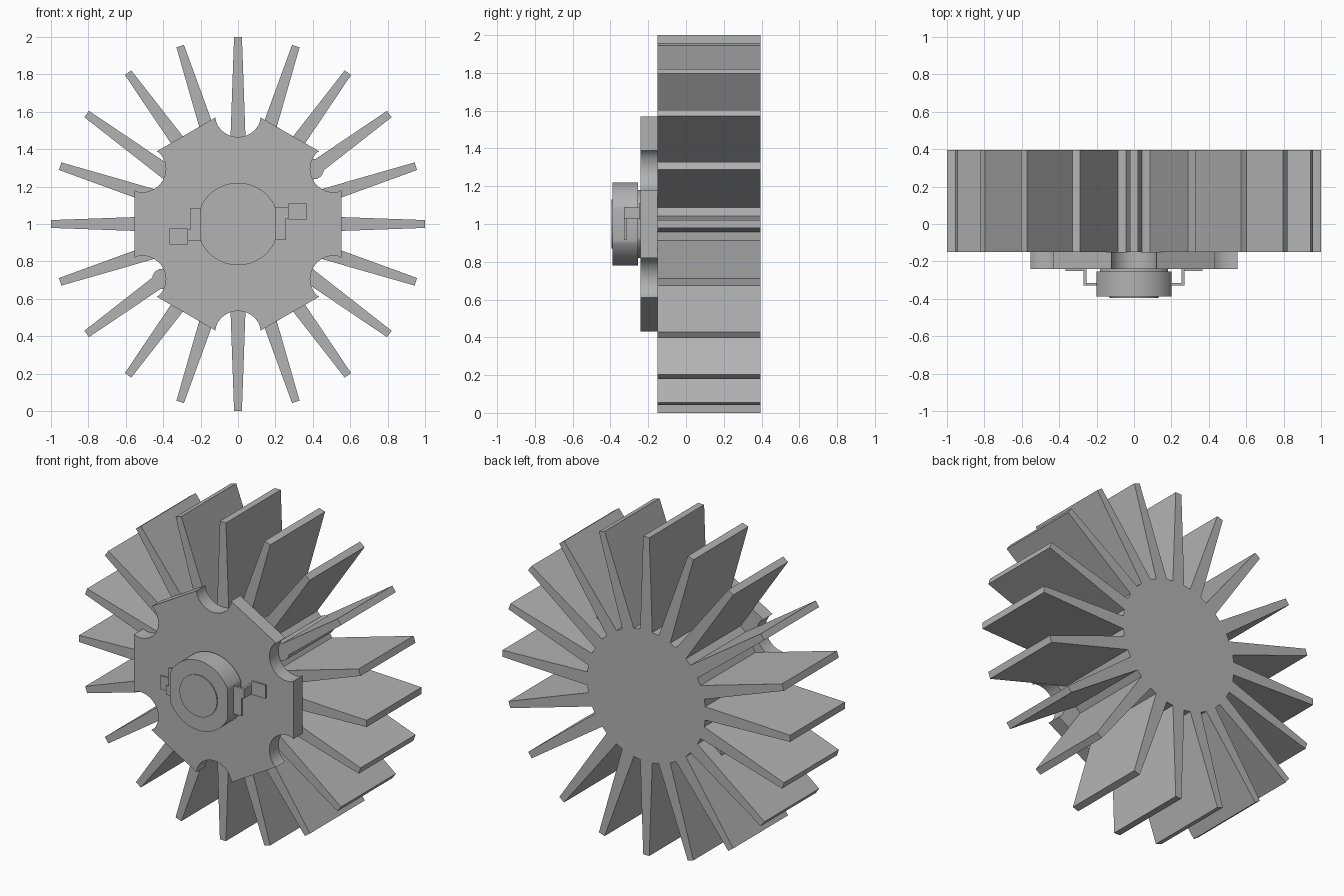
import bpy, bmesh
from math import sin, cos, pi, radians, atan2, hypot

if "Cube" in bpy.data.objects:
    bpy.data.objects.remove(bpy.data.objects["Cube"], do_unlink=True)

CENTRE_Z = 1.0
grey = bpy.data.materials.new("aluminium grey")
grey.use_nodes = True
colour = (0.45, 0.45, 0.45, 1)
grey.diffuse_color = colour
grey.node_tree.nodes["Principled BSDF"].inputs["Base Color"].default_value = colour


def extrude(name, outline, front, back, smooth=False):
    """Prism from an x-z outline about the hub axis, between two y planes."""
    bm = bmesh.new()
    face = bm.faces.new([bm.verts.new((x, front, z + CENTRE_Z)) for x, z in outline])
    geom = bmesh.ops.extrude_face_region(bm, geom=[face])["geom"]
    moved = [v for v in geom if isinstance(v, bmesh.types.BMVert)]
    bmesh.ops.translate(bm, verts=moved, vec=(0, back - front, 0))
    bmesh.ops.recalc_face_normals(bm, faces=bm.faces)
    mesh = bpy.data.meshes.new(name)
    bm.to_mesh(mesh)
    bm.free()
    obj = bpy.data.objects.new(name, mesh)
    bpy.context.collection.objects.link(obj)
    mesh.materials.append(grey)
    if smooth:
        bpy.ops.object.select_all(action='DESELECT')
        obj.select_set(True)
        bpy.context.view_layer.objects.active = obj
        bpy.ops.object.shade_smooth_by_angle(angle=radians(30))
    return obj


def turn(x, z, a):
    return x * cos(a) - z * sin(a), x * sin(a) + z * cos(a)


def circle(r, n=64, cx=0, cz=0):
    return [(cx + r * cos(2 * pi * i / n), cz + r * sin(2 * pi * i / n)) for i in range(n)]


def rect(x0, x1, z0, z1):
    return [(x0, z0), (x1, z0), (x1, z1), (x0, z1)]


# Heat sink: core and twenty tapering fins in one outline
FINS = 20
fin = [(0.41, -0.042), (1.0, -0.021), (1.0, 0.021), (0.41, 0.042)]
extrude("finned_heat_sink",
        [turn(x, z, 2 * pi * i / FINS) for i in range(FINS) for x, z in fin],
        -0.15, 0.395)

# Round screw channels thickening two opposite fins
for side, a in (("left", radians(36)), ("right", radians(216))):
    extrude(side + "_screw_channel", circle(0.055, 24, 0.5 * cos(a), 0.5 * sin(a)),
            -0.15, 0.3, True)

# Hexagonal mounting plate with a round notch at every corner
APOTHEM, NOTCH_X, NOTCH_R = 0.555, 0.59, 0.125
corner = (0.57, 0.12)
half = atan2(corner[1], corner[0] - NOTCH_X)
arc = []
for k in range(17):
    t = -half + (2 * half - 2 * pi) * k / 16
    arc.append((NOTCH_X + NOTCH_R * cos(t), NOTCH_R * sin(t)))
arc = [(NOTCH_X + NOTCH_R * cos(pi + s), NOTCH_R * sin(pi + s))
       for s in [(pi - half) * (1 - k / 8) for k in range(17)]]
arc[0], arc[-1] = (corner[0], -corner[1]), corner
star = [turn(x, z, radians(30 + 60 * i)) for i in range(6) for x, z in arc]
extrude("mounting_plate", star, -0.24, -0.15, True)

# Lamp body: a drum with flat sides, on a foot and with a low front lens
drum = [(max(-0.2, min(0.2, x)), z) for x, z in circle(0.22, 96)]
clean = [p for i, p in enumerate(drum)
         if not (abs(p[0]) == 0.2 and abs(drum[i - 1][0]) == 0.2
                 and abs(drum[(i + 1) % len(drum)][0]) == 0.2)]
extrude("lamp_body", clean, -0.388, -0.255, True)
extrude("lamp_foot", [(x * 0.82 / 0.9, z * 0.82) for x, z in clean], -0.256, -0.239, True)
extrude("lamp_lens", circle(0.13), -0.395, -0.387, True)

# Bent contact leads, the second one turned half round the axis
for side, a in (("left", 0), ("right", pi)):
    for part, box, y0, y1 in (("tab", (0.195, 0.255, -0.085, 0.09), -0.328, -0.315),
                              ("bend", (0.255, 0.27, 0.03, 0.09), -0.328, -0.25),
                              ("foot", (0.255, 0.27, 0.03, 0.09), -0.25, -0.24),
                              ("pad", (0.27, 0.365, 0.025, 0.11), -0.25, -0.24)):
        extrude(f"{side}_lead_{part}", [turn(x, z, a) for x, z in rect(*box)], y0, y1)
